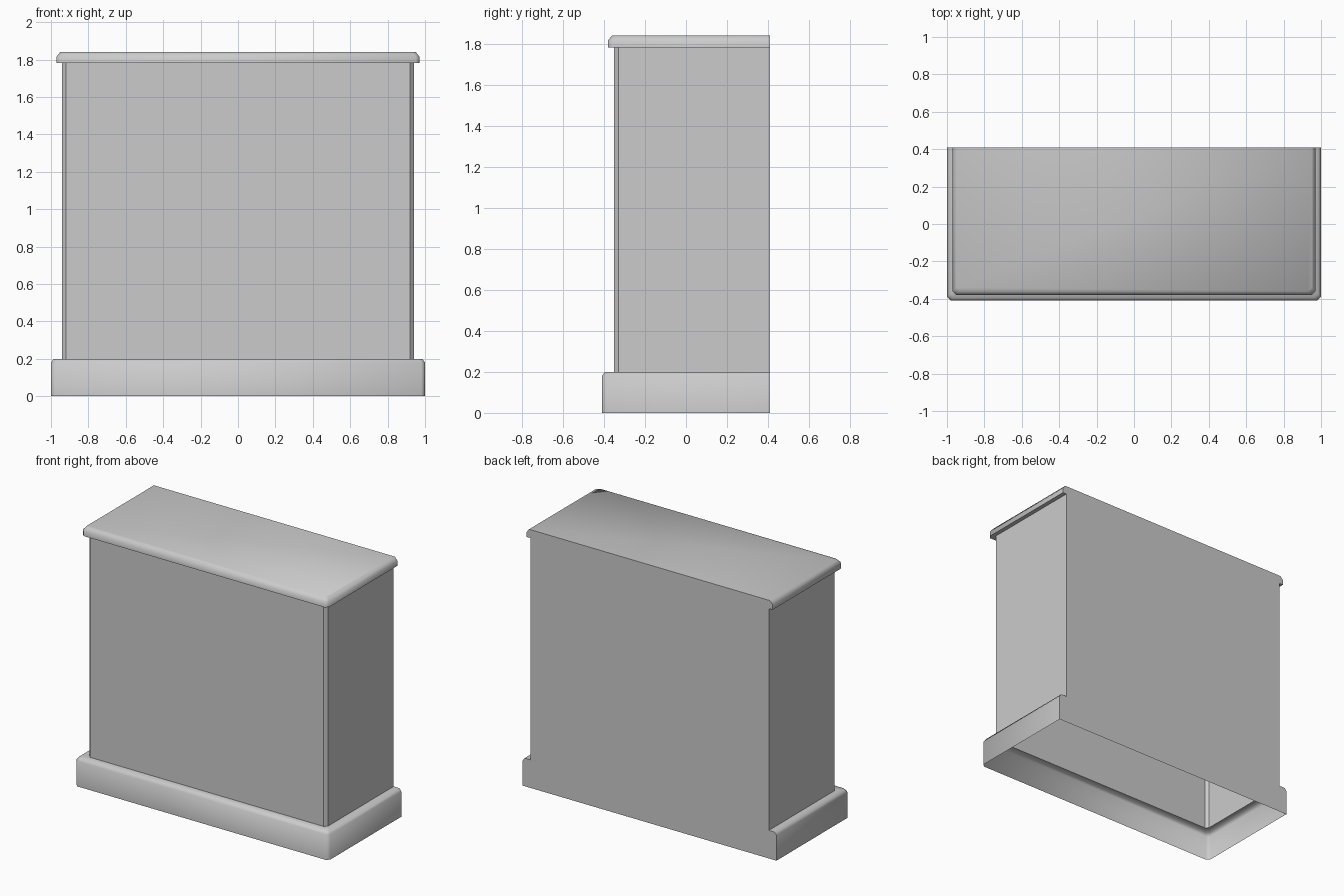
import bpy, bmesh, math

cube = bpy.data.objects.get("Cube")
if cube:
    bpy.data.objects.remove(cube, do_unlink=True)

BACK = 0.41       # shared flat back plane
CORNER = 0.02     # chamfer of the vertical front corners

mat = bpy.data.materials.new("light grey")
mat.use_nodes = True
GREY = (0.6, 0.6, 0.6, 1)
mat.diffuse_color = GREY
mat.node_tree.nodes["Principled BSDF"].inputs["Base Color"].default_value = GREY


def outline(bm, half_width, z):
    """Rectangle flush with the back, with chamfered front corners."""
    w, c = half_width, CORNER
    front = 1 - BACK - w
    pts = [(-w, BACK), (-w, front + c), (-w + c, front),
           (w - c, front), (w, front + c), (w, BACK)]
    return [bm.verts.new((x, y, z)) for x, y in pts]


def shell(name, profile, smooth_angle, closed_top=False):
    """Thin-walled part made by stacking outlines of (half width, height)."""
    bm = bmesh.new()
    rings = [outline(bm, w, z) for w, z in profile]
    for low, high in zip(rings, rings[1:]):
        for i in range(len(low)):
            j = (i + 1) % len(low)
            # a level step has no area along the back plane
            if j == 0 and abs(low[0].co.z - high[0].co.z) < 1e-5:
                continue
            bm.faces.new((low[i], low[j], high[j], high[i]))
    if closed_top:
        bm.faces.new(rings[-1])
    mesh = bpy.data.meshes.new(name)
    bm.to_mesh(mesh)
    bm.free()
    mesh.materials.append(mat)
    obj = bpy.data.objects.new(name, mesh)
    bpy.context.collection.objects.link(obj)
    bpy.ops.object.select_all(action='DESELECT')
    obj.select_set(True)
    bpy.context.view_layer.objects.active = obj
    bpy.ops.object.shade_smooth_by_angle(angle=math.radians(smooth_angle))
    return obj


# Plinth, open underneath, with a ledge running in to the body
shell("plinth", [(1, 0), (1, 0.18), (0.985, 0.2), (0.94, 0.2)], 60)
# Plain upright body
shell("body", [(0.94, 0.2), (0.94, 1.78)], 30)
# Overhanging top slab with an eased upper edge
shell("top_slab", [(0.94, 1.78), (0.97, 1.78), (0.97, 1.815), (0.95, 1.84)],
      60, closed_top=True)
